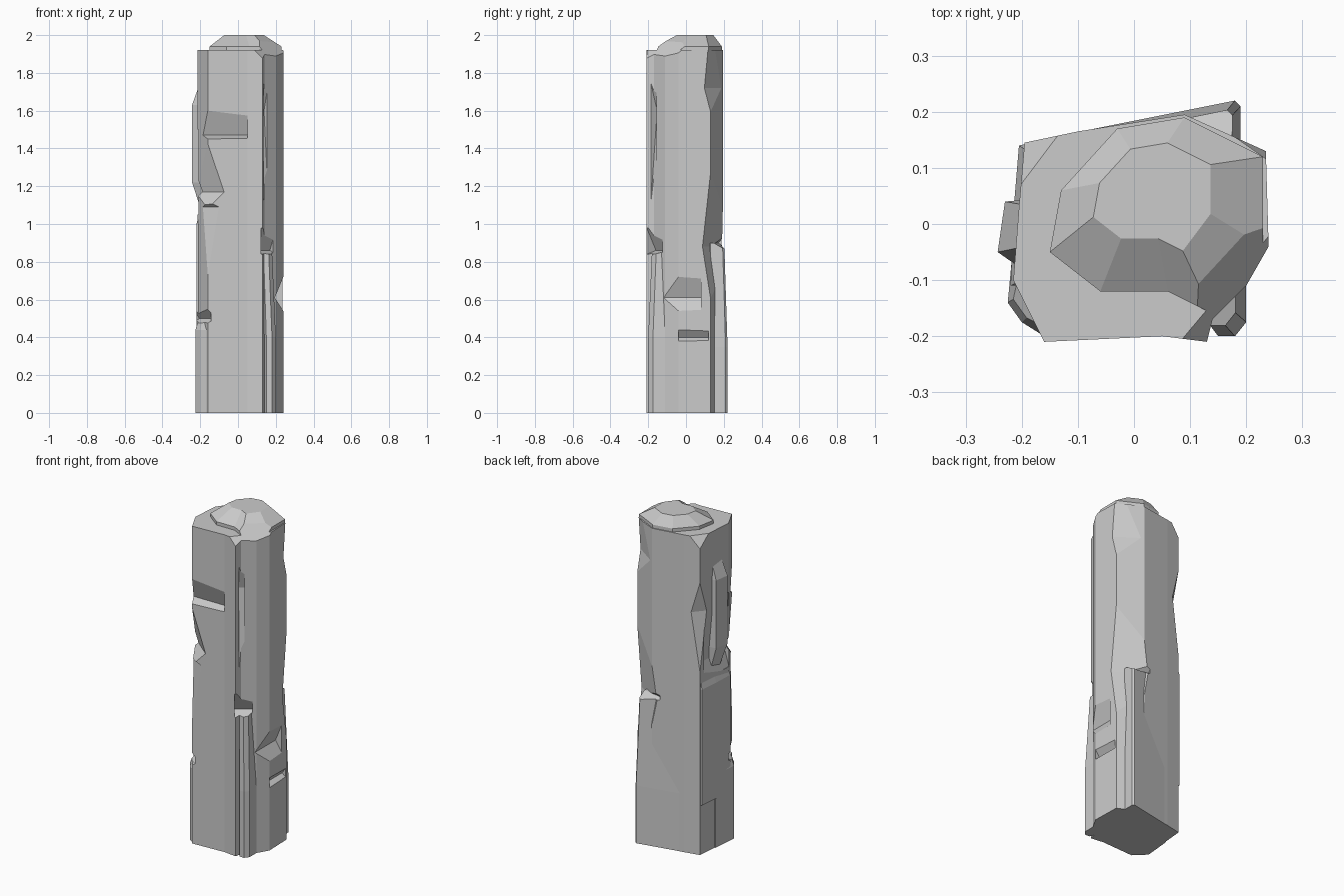
import bpy
import bmesh
from math import radians
from mathutils import Matrix, Vector

# All lengths below are in hundredths of a unit
UNIT = 0.01
OUTSIDE = 40

default_cube = bpy.data.objects.get("Cube")
if default_cube:
    bpy.data.objects.remove(default_cube, do_unlink=True)

grey = (0.6, 0.6, 0.6, 1)
stone = bpy.data.materials.new("pale_grey_stone")
stone.use_nodes = True
stone.diffuse_color = grey
stone.node_tree.nodes["Principled BSDF"].inputs["Base Color"].default_value = grey


def skin(name, rings):
    """Closed flat shaded rock through a stack of matching rings of points."""
    bm = bmesh.new()
    loops = [[bm.verts.new(Vector(point) * UNIT) for point in ring] for ring in rings]
    bm.faces.new(loops[0])
    bm.faces.new(loops[-1])
    for lower, upper in zip(loops, loops[1:]):
        for i in range(len(lower)):
            bm.faces.new((lower[i - 1], lower[i], upper[i], upper[i - 1]))
    bmesh.ops.recalc_face_normals(bm, faces=bm.faces)
    mesh = bpy.data.meshes.new(name)
    bm.to_mesh(mesh)
    bm.free()
    mesh.materials.append(stone)
    obj = bpy.data.objects.new(name, mesh)
    bpy.context.scene.collection.objects.link(obj)
    return obj


def loft(name, outline, levels, top_shift=(0, 0)):
    """Stack one outline at (height, scale) levels, sliding only the top one."""
    rings = []
    for height, scale in levels:
        dx, dy = top_shift if height == levels[-1][0] else (0, 0)
        rings.append([(x * scale + dx, y * scale + dy, height) for x, y in outline])
    return skin(name, rings)


def combine(tool, operation):
    """Apply a boolean to the pillar, then discard the tool."""
    tool.hide_render = True
    modifier = pillar.modifiers.new(tool.name, "BOOLEAN")
    modifier.object = tool
    modifier.operation = operation
    modifier.solver = "EXACT"
    depsgraph = bpy.context.evaluated_depsgraph_get()
    mesh = bpy.data.meshes.new_from_object(pillar.evaluated_get(depsgraph))
    pillar.modifiers.clear()
    pillar.data = mesh
    bpy.data.objects.remove(tool, do_unlink=True)


def add_rock(name, outline, levels, top_shift=(0, 0)):
    combine(loft(name, outline, levels, top_shift), "UNION")


def chip(name, angle, inner, surface, low, apex, high, width, shift=0):
    """Knock out a V-shaped wedge facing the given angle, deepest at the apex height."""
    section = [(inner, apex), (surface, low), (OUTSIDE, low), (OUTSIDE, high), (surface, high)]
    turn = Matrix.Rotation(radians(angle), 3, "Z")
    rings = [[turn @ Vector((reach, shift + side * width / 2, height)) for reach, height in section]
             for side in (-1, 1)]
    combine(skin(name, rings), "DIFFERENCE")


# Main shaft
pillar = loft("stone_pillar", [
    (-16, -21), (5, -20), (13, -21), (14, -17), (20, -11), (24, -4), (23.5, 13),
    (9, 19.5), (-10, 16.5), (-19.5, 14.5), (-20.5, 3), (-21.5, -10)], [(0, 1), (192, 1)])

# Domed cap
add_rock("cap", [(-15, -5), (-6, -12), (6, -12), (14, -16), (23, -4), (23, 12), (9, 19), (-3, 17), (-13, 6)],
         [(185, 1), (194, 1), (200, 0.55)], top_shift=(1, 4))

# Flakes knocked off the front
chip("front_upper_chip", angle=-90, inner=16, surface=21, low=145, apex=147, high=160, width=26, shift=-8)
chip("front_left_chip", angle=-130, inner=20.5, surface=26.5, low=108, apex=117, high=143, width=40)
chip("front_slanted_chip", angle=-120, inner=23, surface=26.3, low=72, apex=109, high=112, width=30)
chip("front_groove", angle=-55, inner=19, surface=24, low=100, apex=160, high=178, width=3, shift=2)

# Flakes knocked off the back and the left
chip("back_right_chip", angle=59.5, inner=19.5, surface=23.2, low=60, apex=88, high=128, width=40)
chip("back_right_upper_chip", angle=55, inner=21.5, surface=24, low=160, apex=172, high=205, width=40)
chip("left_recess", angle=180, inner=18, surface=21, low=105, apex=115, high=150, width=22)
chip("back_left_chip", angle=140, inner=21, surface=24.5, low=108, apex=146, high=166, width=30)

# Broken rim around the cap
chip("front_rim", angle=-40, inner=13, surface=24, low=187, apex=200, high=205, width=60)
chip("back_left_rim", angle=143, inner=18, surface=25, low=184, apex=196, high=205, width=40)

# Buttresses standing against the shaft
add_rock("back_right_buttress", [(19, 14), (19, 21), (18, 22), (-10, 16.4), (5, 5)],
         [(0, 1), (35, 1), (90, 0.92)])
add_rock("front_right_buttress", [(15, -20), (18, -20), (20, -17.5), (20, -8), (10, -8)],
         [(0, 1), (40, 1), (86, 0.9)])
add_rock("left_lower_buttress", [(-16, -20), (-20, -17.5), (-22.5, -14), (-21, 2), (-10, 0)],
         [(0, 1), (44, 1), (52, 0.9)])
add_rock("left_middle_buttress", [(-10, 16), (-20.5, 14), (-21.5, 2), (-22, -11), (-10, -10)],
         [(30, 1), (100, 1), (108, 0.9)])
add_rock("left_spur", [(-12, 5), (-23, 4), (-24.3, -5), (-20, -8), (-12, -5)],
         [(107, 0.8), (122, 1), (163, 1), (174, 0.84)])

# Cracks that also bite into the buttresses
chip("right_notch", angle=0, inner=19.5, surface=24, low=54, apex=61, high=72, width=20, shift=-2)
chip("right_lower_notch", angle=0, inner=21, surface=24, low=38, apex=40, high=44, width=16, shift=4)
chip("left_crack", angle=-145, inner=21.5, surface=26, low=47, apex=50, high=56, width=14, shift=2)
chip("front_right_crack", angle=-55, inner=18, surface=24, low=84, apex=86, high=98, width=10, shift=3)
chip("back_crack", angle=80, inner=17.5, surface=22.5, low=87, apex=90, high=95, width=18, shift=-10)
